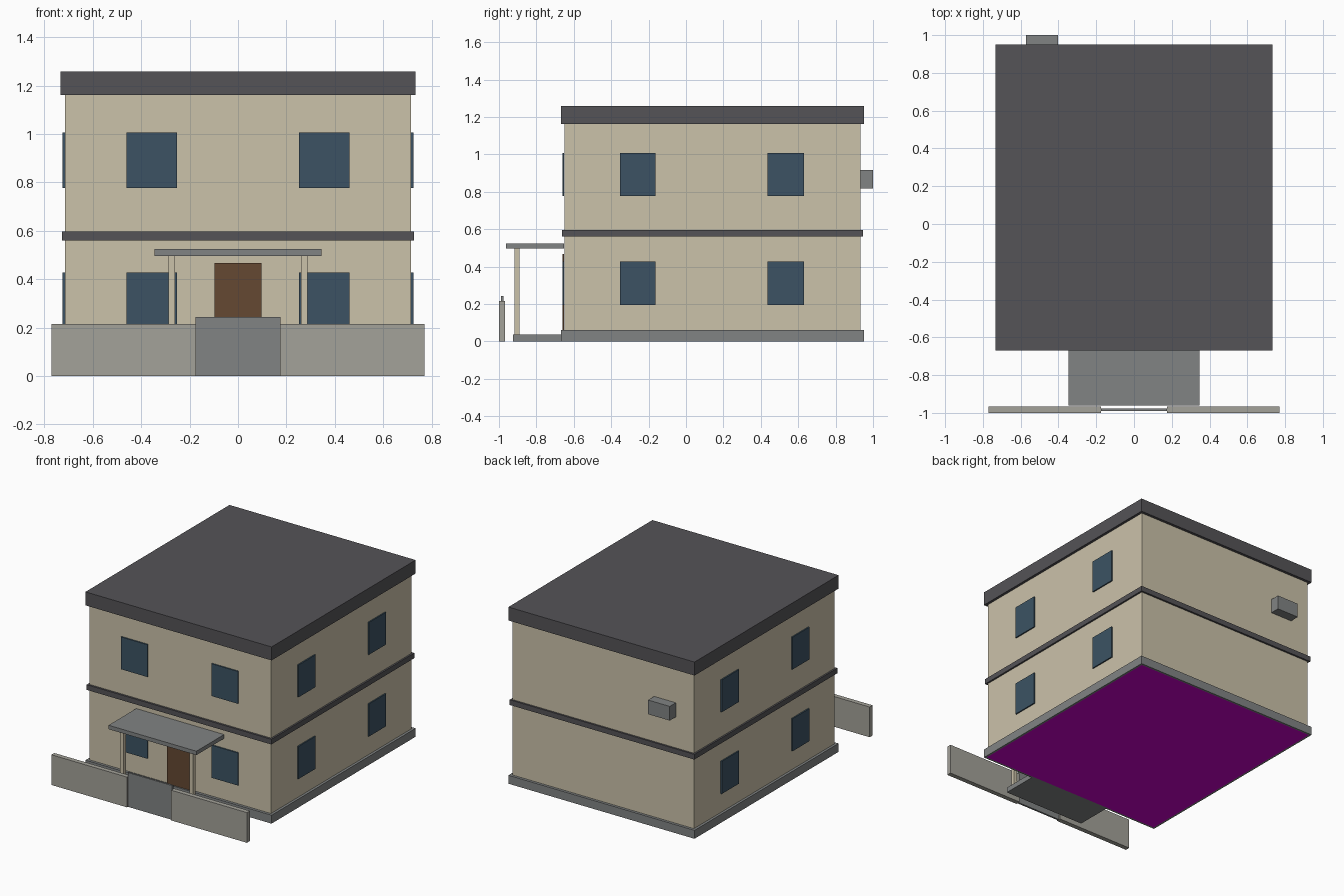
import bpy, bmesh

default = bpy.data.objects.get("Cube")
if default:
    bpy.data.objects.remove(default, do_unlink=True)


def material(name, r, g, b):
    mat = bpy.data.materials.new(name)
    mat.use_nodes = True
    mat.diffuse_color = (r, g, b, 1)
    mat.node_tree.nodes["Principled BSDF"].inputs["Base Color"].default_value = (r, g, b, 1)
    return mat


beige = material("beige wall", 0.60, 0.54, 0.40)
charcoal = material("charcoal trim", 0.09, 0.087, 0.095)
grey = material("concrete grey", 0.22, 0.23, 0.23)
stone = material("warm stone", 0.37, 0.36, 0.32)
glass = material("blue glass", 0.045, 0.086, 0.125)
wood = material("brown wood", 0.13, 0.065, 0.032)
magenta = material("magenta underside", 0.6, 0.0, 0.6)


def box(name, mat, x, y, z):
    """Box spanning the given (low, high) ranges."""
    bm = bmesh.new()
    bmesh.ops.create_cube(bm, size=1)
    for v in bm.verts:
        v.co = [r[0] if c < 0 else r[1] for c, r in zip(v.co, (x, y, z))]
    mesh = bpy.data.meshes.new(name)
    bm.to_mesh(mesh)
    bm.free()
    mesh.materials.append(mat)
    obj = bpy.data.objects.new(name, mesh)
    bpy.context.collection.objects.link(obj)
    return obj


def mirrored(r):
    return (-r[1], -r[0])


# House body, foundation, floor band and flat roof
box("walls", beige, (-0.715, 0.715), (-0.65, 0.932), (0.03, 1.18))
base = box("foundation", grey, (-0.733, 0.733), (-0.669, 0.951), (0, 0.06))
box("floor_band", charcoal, (-0.727, 0.727), (-0.664, 0.945), (0.56, 0.597))
box("roof", charcoal, (-0.733, 0.733), (-0.669, 0.951), (1.162, 1.258))

# Inset coloured panel under the foundation
base.data.materials.append(magenta)
bm = bmesh.new()
bm.from_mesh(base.data)
bm.faces.ensure_lookup_table()
bm.normal_update()
under = [f for f in bm.faces if f.normal.z < -0.9]
bmesh.ops.inset_region(bm, faces=under, thickness=0.019)
for f in under:
    f.material_index = 1
bm.to_mesh(base.data)
bm.free()

# Windows on the front and both sides, on two floors
for floor, z in (("lower", (0.195, 0.427)), ("upper", (0.777, 1.007))):
    for side, flip in (("left", False), ("right", True)):
        def place(r):
            return mirrored(r) if flip else r
        box(f"{floor}_front_window_{side}", glass, place((0.252, 0.461)), (-0.66, -0.651), z)
        for where, y in (("fore", (-0.354, -0.163)), ("aft", (0.437, 0.632))):
            box(f"{floor}_{side}_{where}_window", glass, place((0.716, 0.725)), y, z)

# Entrance: door, porch slab, canopy and posts
box("door", wood, (-0.098, 0.098), (-0.66, -0.651), (0.04, 0.467))
box("porch_slab", grey, (-0.32, 0.32), (-0.924, -0.665), (0, 0.036))
box("canopy", grey, (-0.346, 0.346), (-0.962, -0.651), (0.496, 0.524))

# Posts and front fence on both sides of the entrance
for side, flip in (("left", False), ("right", True)):
    post, fence = (0.26, 0.287), (0.174, 0.77)
    box("canopy_post_" + side, beige, mirrored(post) if flip else post, (-0.917, -0.89), (0.03, 0.5))
    box("fence_" + side, stone, mirrored(fence) if flip else fence, (-1.0, -0.967), (0, 0.215))

# Gate and the unit on the back wall
box("gate", grey, (-0.175, 0.175), (-0.99, -0.977), (0, 0.244))
box("wall_unit", grey, (-0.572, -0.402), (0.925, 1.0), (0.817, 0.918))
